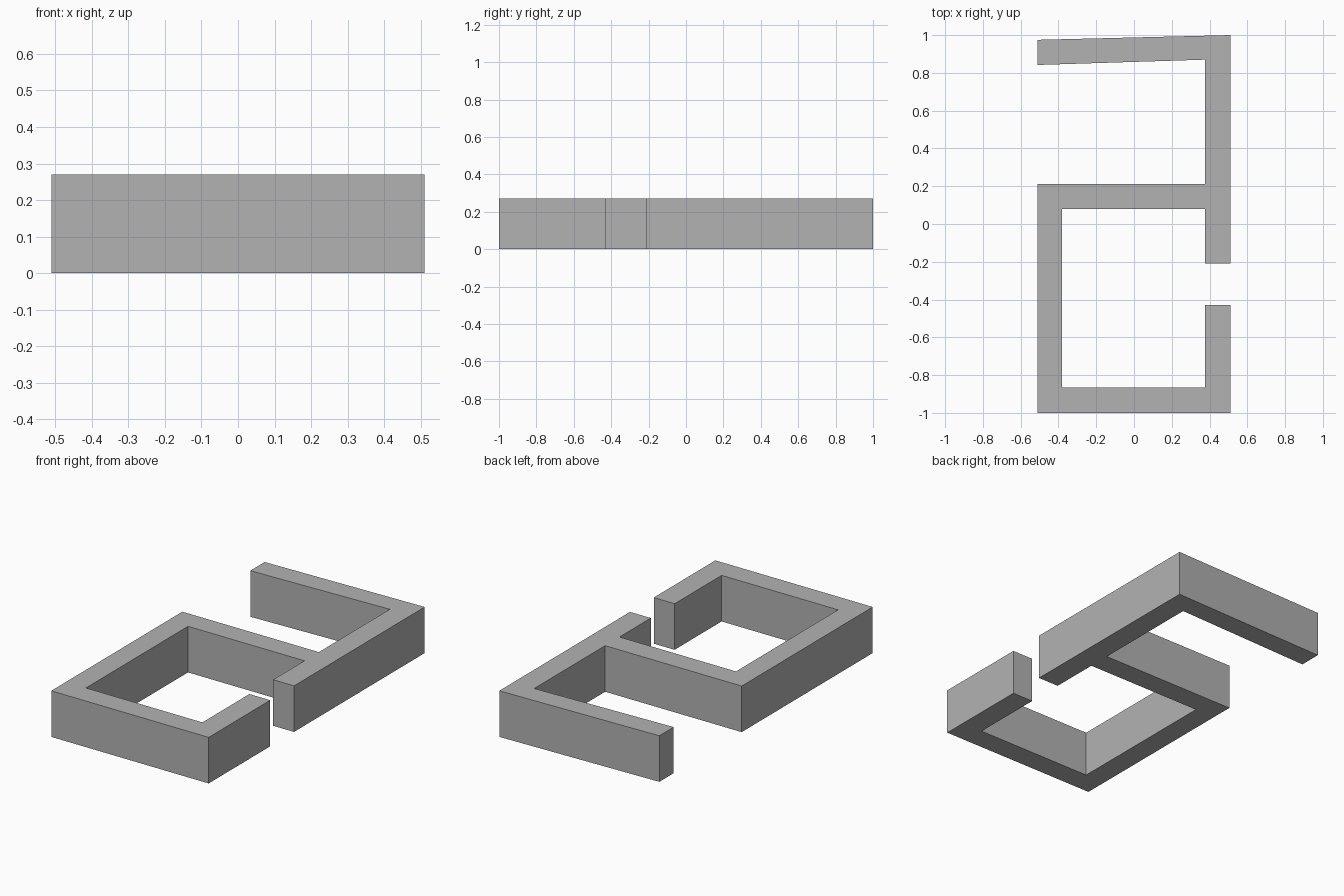
import bpy
import bmesh

if "Cube" in bpy.data.objects:
    bpy.data.objects.remove(bpy.data.objects["Cube"])

HEIGHT = 0.27

grey = bpy.data.materials.new("plain_grey")
grey.diffuse_color = (0.45, 0.45, 0.45, 1)
grey.use_nodes = True
grey.node_tree.nodes["Principled BSDF"].inputs["Base Color"].default_value = grey.diffuse_color

# One continuous wall outline, counter-clockwise from the front left corner
outline = [
    (-0.51, -1.0), (0.51, -1.0), (0.51, -0.43), (0.375, -0.43),    # front wall and short return
    (0.375, -0.865), (-0.38, -0.865), (-0.38, 0.08), (0.375, 0.08),  # inside of the front room
    (0.375, -0.21), (0.51, -0.21), (0.51, 1.0),                    # long right wall
    (-0.51, 0.975), (-0.51, 0.842), (0.375, 0.87),                 # slanted back wall
    (0.375, 0.213), (-0.51, 0.213),                                # middle wall
]

# Extrude the outline into a solid wall
bm = bmesh.new()
base = bm.faces.new([bm.verts.new((x, y, 0)) for x, y in outline])
top = bmesh.ops.extrude_face_region(bm, geom=[base], use_keep_orig=True)
verts = [g for g in top["geom"] if isinstance(g, bmesh.types.BMVert)]
bmesh.ops.translate(bm, verts=verts, vec=(0, 0, HEIGHT))
bmesh.ops.recalc_face_normals(bm, faces=bm.faces)

mesh = bpy.data.meshes.new("wall")
bm.to_mesh(mesh)
bm.free()
mesh.materials.append(grey)
bpy.context.collection.objects.link(bpy.data.objects.new("wall", mesh))
